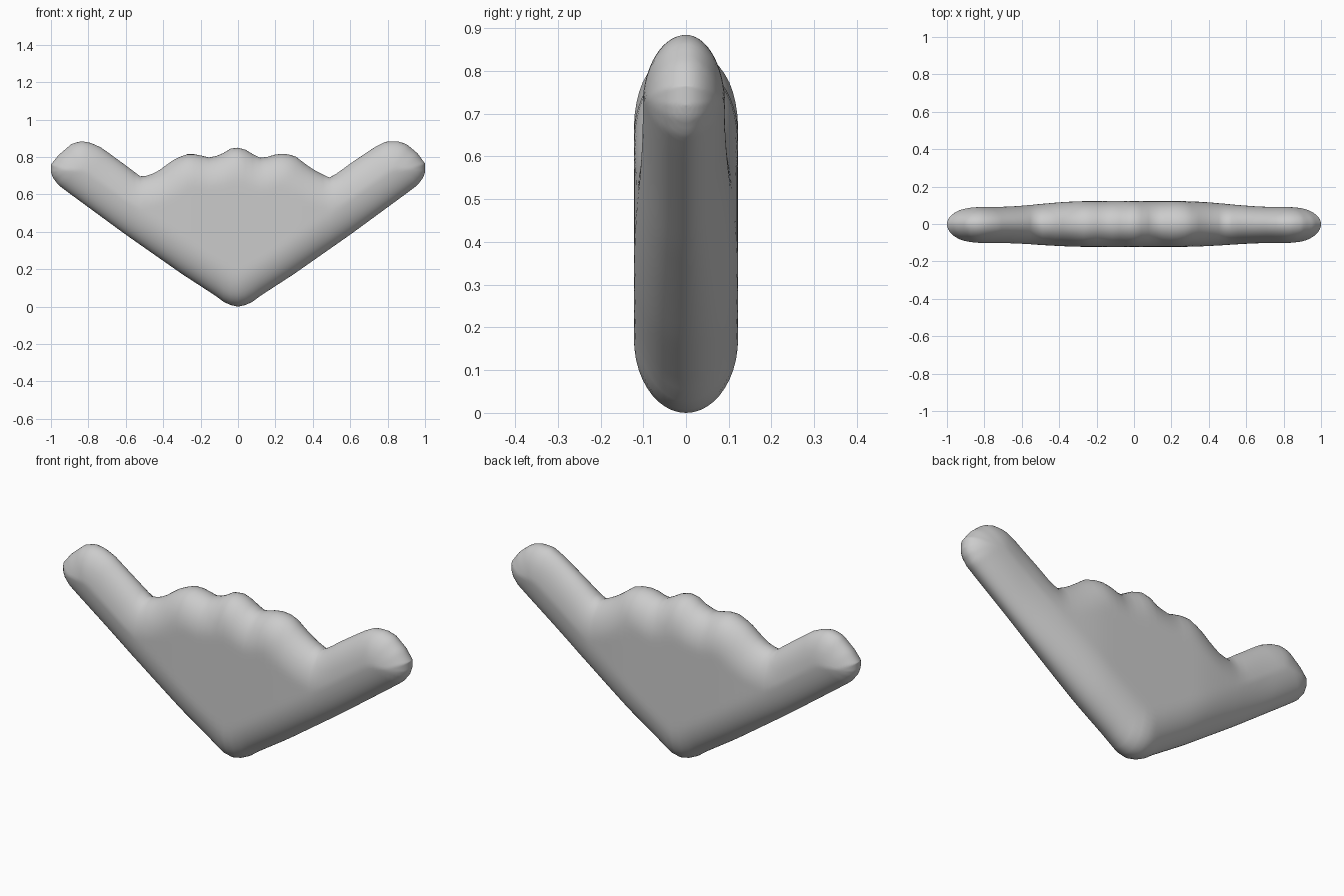
import bpy, bmesh, math

if "Cube" in bpy.data.objects:
    bpy.data.objects.remove(bpy.data.objects["Cube"])

# Outline of the wing seen from the front, as (x, z) points
LOWER = [(0, 0), (0.06, 0.013), (0.12, 0.058), (0.3, 0.175), (0.4, 0.245),
         (0.6, 0.385), (0.9, 0.605), (0.96, 0.65), (0.99, 0.69), (1, 0.72)]
UPPER_R = [(0, 0.85), (0.03, 0.845), (0.07, 0.82), (0.13, 0.79), (0.18, 0.81),
           (0.25, 0.82), (0.31, 0.802), (0.37, 0.755), (0.43, 0.717), (0.49, 0.69),
           (0.53, 0.713), (0.6, 0.765), (0.73, 0.852), (0.79, 0.883), (0.85, 0.885),
           (0.9, 0.87), (0.96, 0.82), (1, 0.765)]
UPPER_L = [(0, 0.85), (0.04, 0.845), (0.1, 0.808), (0.16, 0.797), (0.22, 0.815),
           (0.28, 0.815), (0.35, 0.782), (0.42, 0.73), (0.47, 0.703), (0.52, 0.695),
           (0.6, 0.755), (0.73, 0.85), (0.79, 0.877), (0.84, 0.885), (0.89, 0.87),
           (0.96, 0.81), (1, 0.76)]
ROUND = 0.17   # width of the rounded rim


def lerp(points, x):
    for (xa, a), (xb, b) in zip(points, points[1:]):
        if x <= xb:
            return a + (b - a) * (x - xa) / (xb - xa)
    return points[-1][1]


def lower(x):
    return lerp(LOWER, abs(x))


def upper(x):
    return lerp(UPPER_R if x >= 0 else UPPER_L, abs(x))


outline = (LOWER + UPPER_R[::-1] + [(-x, z) for x, z in UPPER_L[1:]]
           + [(-x, z) for x, z in LOWER[:0:-1]])


def rim_distance(x, z):
    best = 9
    for (ax, az), (bx, bz) in zip(outline, outline[1:] + outline[:1]):
        dx, dz = bx - ax, bz - az
        length = dx * dx + dz * dz
        if length < 1e-9:
            continue
        t = max(0, min(1, ((x - ax) * dx + (z - az) * dz) / length))
        best = min(best, math.hypot(x - ax - t * dx, z - az - t * dz))
    return best


def thickness(x, back):
    # the body is thickest in the middle and thins towards the arm tips
    t = max(0, min(1, (abs(x) - 0.25) / 0.5))
    t = t * t * (3 - 2 * t)
    return 0.122 - (0.03 if back else 0.02) * t


# Columns across the wing, packed closer together near the tips and rim
half = [math.sin(math.pi / 2 * i / 40) for i in range(41)]
xs = [-x for x in half[:0:-1]] + half
ROWS = 36
bm = bmesh.new()
for back in (False, True):
    grid = []
    for x in xs:
        lo, hi = lower(x), upper(x)
        column = []
        for j in range(ROWS + 1):
            z = lo + (hi - lo) * (1 - math.cos(math.pi * j / ROWS)) / 2
            d = 0 if j in (0, ROWS) else min(1, rim_distance(x, z) / ROUND)
            y = thickness(x, back) * math.sqrt(max(0, 1 - (1 - d) ** 2))
            column.append(bm.verts.new((x, y if back else -y, z)))
        grid.append(column)
    for a, b in zip(grid, grid[1:]):
        for j in range(ROWS):
            bm.faces.new((a[j], b[j], b[j + 1], a[j + 1]))

# Weld the front and back shells along the rim
bmesh.ops.remove_doubles(bm, verts=bm.verts, dist=0.0005)
bmesh.ops.recalc_face_normals(bm, faces=bm.faces)
for face in bm.faces:
    face.smooth = True
mesh = bpy.data.meshes.new("wing_body")
bm.to_mesh(mesh)
bm.free()
bpy.context.collection.objects.link(bpy.data.objects.new("wing_body", mesh))
